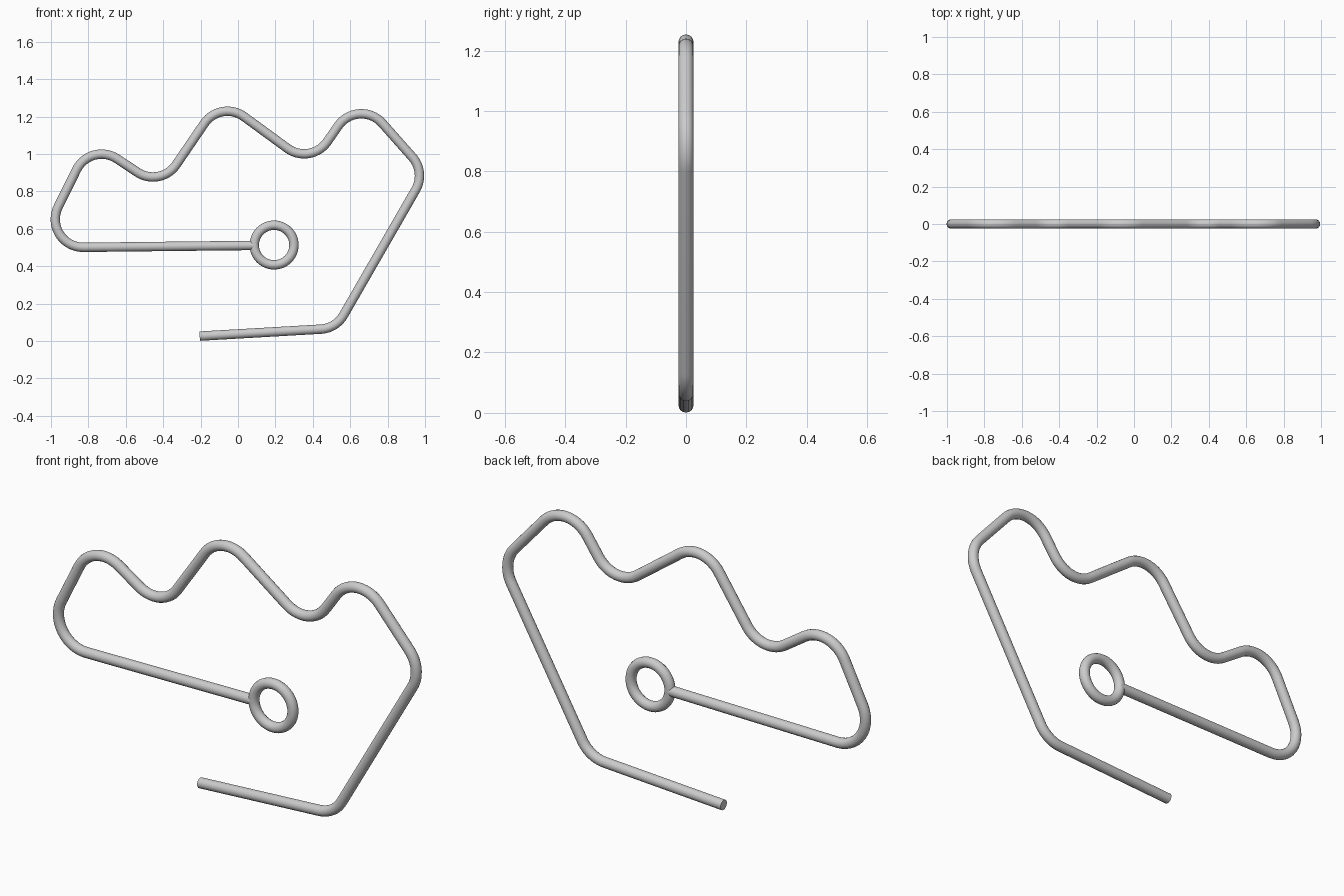
import bpy
import math
from mathutils import Vector

if "Cube" in bpy.data.objects:
    bpy.data.objects.remove(bpy.data.objects["Cube"])

ROD = 0.025     # rod radius
BEND = 0.15     # radius of every bend

# Rod path in the x-z plane: free end, sharp corners, end at the ring
corners = [(-0.205, 0.026), (0.524, 0.068), (1.004, 0.902), (0.645, 1.307),
           (0.389, 0.939), (-0.093, 1.291), (-0.414, 0.820), (-0.788, 1.068),
           (-1.070, 0.498), (0.095, 0.511)]


def rounded(points, radius, steps=14):
    """Replace each inner corner by a circular arc."""
    pts = [Vector((x, 0, z)) for x, z in points]
    path = [pts[0]]
    for before, corner, after in zip(pts, pts[1:], pts[2:]):
        u = (before - corner).normalized()
        v = (after - corner).normalized()
        half = u.angle(v) / 2
        centre = corner + (u + v).normalized() * radius / math.sin(half)
        start = corner + u * radius / math.tan(half) - centre
        end = corner + v * radius / math.tan(half) - centre
        sweep = start.angle(end)
        for i in range(steps + 1):
            t = i / steps
            path.append(centre + (start * math.sin((1 - t) * sweep)
                                  + end * math.sin(t * sweep)) / math.sin(sweep))
    path.append(pts[-1])
    return path


# Bent rod with capped ends
path = rounded(corners, BEND)
curve = bpy.data.curves.new("bent_rod", "CURVE")
curve.dimensions = "3D"
curve.bevel_depth = ROD
curve.bevel_resolution = 6
curve.use_fill_caps = True
spline = curve.splines.new("POLY")
spline.points.add(len(path) - 1)
for point, co in zip(spline.points, path):
    point.co = (*co, 1)
rod = bpy.data.objects.new("bent_rod", curve)
bpy.context.collection.objects.link(rod)
bpy.context.view_layer.objects.active = rod
rod.select_set(True)
bpy.ops.object.convert(target="MESH")
bpy.ops.object.shade_smooth_by_angle(angle=math.radians(40))

# Ring at the inner end
bpy.ops.mesh.primitive_torus_add(major_radius=0.106, minor_radius=ROD,
                                 major_segments=48, minor_segments=16,
                                 location=(0.193, 0, 0.513),
                                 rotation=(math.pi / 2, 0, 0))
bpy.context.object.name = "end_ring"
bpy.ops.object.shade_smooth_by_angle(angle=math.radians(40))
